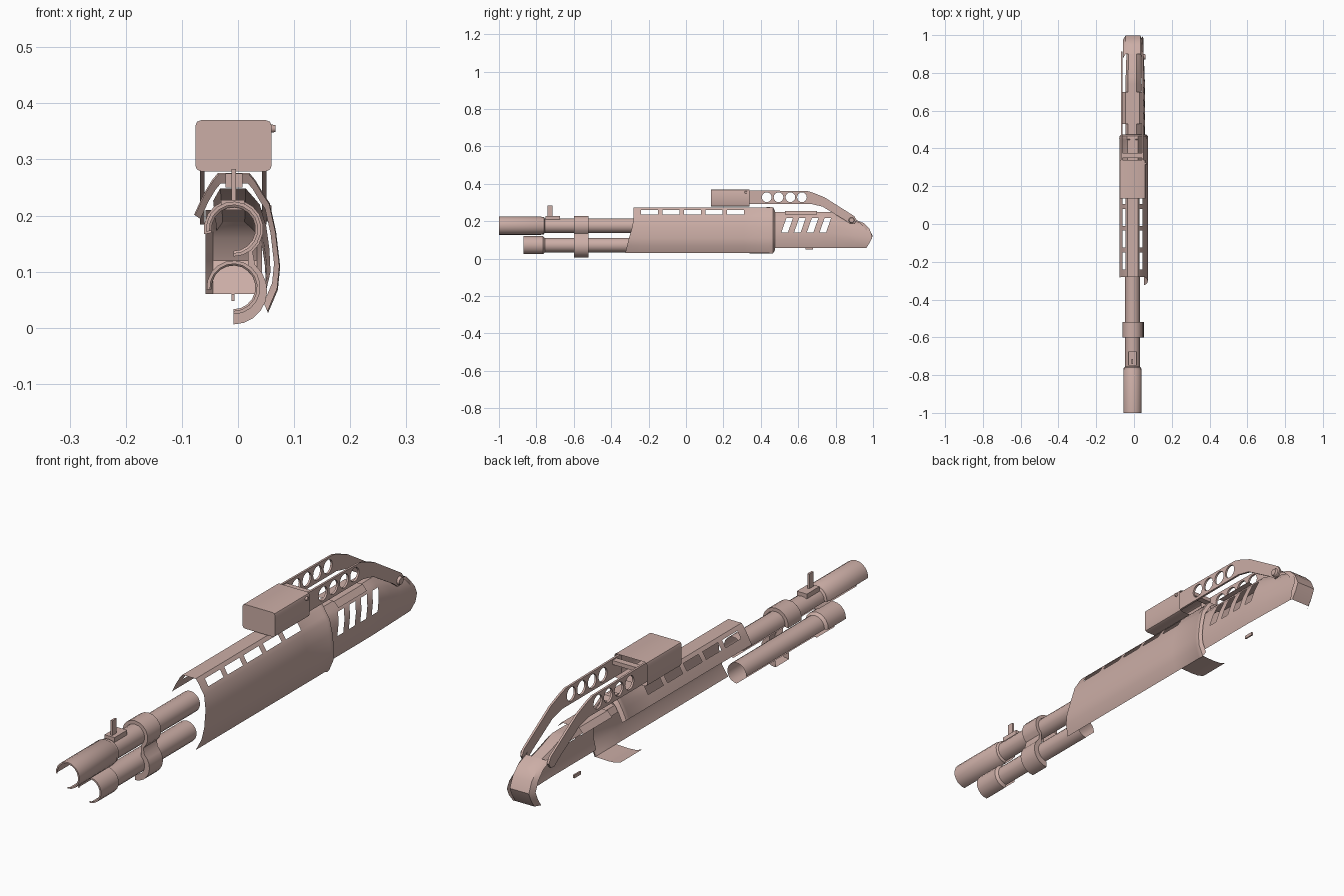
import bpy, bmesh, math
from mathutils import Matrix

if "Cube" in bpy.data.objects:
    bpy.data.objects.remove(bpy.data.objects["Cube"])

CX = -0.008  # centre line of the tubes
mat = bpy.data.materials.new("dusty_pink")
mat.diffuse_color = (0.60, 0.42, 0.38, 1)
mat.use_nodes = True
mat.node_tree.nodes["Principled BSDF"].inputs["Base Color"].default_value = mat.diffuse_color


def finish(name, mesh, angle=35):
    ob = bpy.data.objects.new(name, mesh)
    bpy.context.scene.collection.objects.link(ob)
    mesh.materials.clear()
    mesh.materials.append(mat)
    bpy.ops.object.select_all(action='DESELECT')
    ob.select_set(True)
    bpy.context.view_layer.objects.active = ob
    bpy.ops.object.shade_smooth_by_angle(angle=math.radians(angle))
    return ob


def sheet(name, f, ni, nj, skip=lambda i, j: False):
    """Open surface from a grid of points f(i, j); skip leaves holes."""
    bm = bmesh.new()
    v = [[bm.verts.new(f(i, j)) for j in range(nj)] for i in range(ni)]
    for i in range(ni - 1):
        for j in range(nj - 1):
            if not skip(i, j):
                bm.faces.new((v[i][j], v[i][j + 1], v[i + 1][j + 1], v[i + 1][j]))
    me = bpy.data.meshes.new(name)
    bm.to_mesh(me)
    bm.free()
    return finish(name, me)


def box(name, lo, hi, bevel=0.0, drop=None):
    bm = bmesh.new()
    bmesh.ops.create_cube(bm, size=1)
    for v in bm.verts:
        v.co = [(a + b) / 2 + c * (b - a) for a, b, c in zip(lo, hi, v.co)]
    if bevel:
        es = [e for e in bm.edges if abs(e.verts[0].co.y - e.verts[1].co.y) > 0.01]
        bmesh.ops.bevel(bm, geom=es, offset=bevel, segments=2, affect='EDGES', profile=0.5)
    bm.normal_update()
    if drop:
        bmesh.ops.delete(bm, geom=[f for f in bm.faces if drop(f)], context='FACES')
    me = bpy.data.meshes.new(name)
    bm.to_mesh(me)
    bm.free()
    return finish(name, me)


def knob(name, x, y, z, r, depth):
    bm = bmesh.new()
    bmesh.ops.create_cone(bm, cap_ends=True, segments=12, radius1=r, radius2=r * 0.75, depth=depth,
                          matrix=Matrix.Translation((x, y, z)) @ Matrix.Rotation(math.pi / 2, 4, 'Y'))
    me = bpy.data.meshes.new(name)
    bm.to_mesh(me)
    bm.free()
    finish(name, me)


def arc(cz, r, a0, a1, n):
    return [(CX + r * math.cos(math.radians(a0 + (a1 - a0) * k / n)),
             cz + r * math.sin(math.radians(a0 + (a1 - a0) * k / n))) for k in range(n + 1)]


def lerp(t, pts):
    """Piecewise linear lookup."""
    for (a, p), (b, q) in zip(pts, pts[1:]):
        if t <= b:
            return p + (q - p) * max(0, (t - a) / (b - a))
    return pts[-1][1]


# Barrel and magazine tube: part-open shells with a thicker muzzle
def tube(name, cz, stations):
    rows = [arc(cz, r, 185, -90, 14) for y, r in stations]
    sheet(name, lambda i, j: (rows[i][j][0], stations[i][0], rows[i][j][1]), len(rows), 15)


tube("barrel", 0.176, [(-1, 0.043), (-1, 0.049), (-0.775, 0.049), (-0.77, 0.046),
                       (-0.76, 0.046), (-0.755, 0.039), (-0.27, 0.039)])
tube("magazine_tube", 0.072, [(-0.87, 0.042), (-0.87, 0.048), (-0.765, 0.048),
                              (-0.755, 0.039), (-0.29, 0.039)])

# Clamp joining the two tubes
up, low = arc(0.176, 0.053, 190, -50, 12), arc(0.066, 0.06, 50, -90, 8)
clamp = up + low
clamp_in = arc(0.176, 0.04, 190, -50, 12) + arc(0.07, 0.04, 50, -90, 8)
loops = [(-0.6, clamp_in), (-0.6, clamp), (-0.52, clamp), (-0.52, clamp_in)]
sheet("tube_clamp", lambda i, j: (loops[i][1][j][0], loops[i][0], loops[i][1][j][1]), 4, len(clamp))

# Front sight
box("sight_base", (-0.03, -0.75, 0.21), (0.012, -0.675, 0.228))
box("sight_post", (-0.012, -0.74, 0.22), (-0.004, -0.715, 0.283))

# Receiver shell, open at the left and below, with vent slots along both shoulders
prof = [(-0.076, 0.2), (-0.06, 0.235), (-0.045, 0.26), (-0.035, 0.272), (0.02, 0.272),
        (0.03, 0.26), (0.045, 0.235), (0.055, 0.22), (0.066, 0.17), (0.073, 0.11),
        (0.069, 0.07), (0.052, 0.03)]
ys = [-0.28]
for k in range(5):
    ys += [-0.24 + k * 0.115, -0.15 + k * 0.115]
ys += [0.445, 0.45, 0.465, 0.475]
scale = {len(ys) - 3: 1.03, len(ys) - 2: 1.02, len(ys) - 1: 0.88}


def receiver_pt(i, j):
    x, z = prof[j]
    s = scale.get(i, 1)
    y = ys[i] if i else lerp(z, [(0.03, -0.325), (0.11, -0.305), (0.17, -0.287), (0.22, -0.28)])
    return (x * s, y, 0.15 + (z - 0.15) * s)


sheet("receiver", receiver_pt, len(ys), len(prof),
      lambda i, j: j in (1, 5) and i in (1, 3, 5, 7, 9))
# Floor strip under the rear of the receiver
floor = [(0.052, 0.03), (0.0, 0.028), (-0.03, 0.03), (-0.055, 0.038)]
sheet("receiver_floor", lambda i, j: (floor[j][0], (0.34, 0.465)[i], floor[j][1]), 2, 4)

# Grip shell with slanted slots, running back to the butt
gp = [(-0.045, 0.225), (-0.032, 0.248), (0.014, 0.248), (0.03, 0.23), (0.04, 0.218),
      (0.051, 0.18), (0.056, 0.14), (0.058, 0.1), (0.048, 0.057)]
butt = [(0.06, 0.965), (0.09, 0.985), (0.12, 0.998), (0.16, 0.98), (0.19, 0.95), (0.21, 0.9)]
us = [0.465]
for k in range(4):
    us += [0.51 + 0.068 * k, 0.545 + 0.068 * k]
us += [0.84, 0.9, None]


def grip_pt(i, j):
    x, z = gp[j]
    u = us[i]
    top = lerp(u or 0.95, [(0.75, 0.25), (0.9, 0.21), (0.95, 0.19)])
    z = 0.057 + (z - 0.057) * (top - 0.057) / 0.193
    y = u or lerp(z, butt)
    if 0 < i < 9:
        y += (min(z, 0.22) - 0.14) * 0.35
    return (x * lerp(y, [(0.75, 1), (0.95, 0.85)]), y, z)


sheet("grip_shell", grip_pt, len(us), len(gp),
      lambda i, j: i in (1, 3, 5, 7) and j in (4, 5))

# Butt pad wrapping the rear end
bx = [-0.058, -0.045, 0.0, 0.034, 0.043]
sheet("butt_pad", lambda i, j: (bx[j], butt[i][1] - (0.022 if j in (0, 4) else 0), butt[i][0]), 6, 5)

# Top cover of the grip
cover = [(-0.064, 0.235), (-0.045, 0.255), (0.028, 0.255), (0.046, 0.235)]
sheet("grip_cover", lambda i, j: (cover[j][0], (0.53, 0.7)[i], cover[j][1]), 2, 4)
box("rear_sight", (-0.022, 0.43, 0.25), (0.008, 0.455, 0.275))
box("trigger_stub", (-0.012, 0.64, 0.048), (-0.006, 0.68, 0.06))


# Folding stock rails with round lightening holes and a sloped arm
def rail(name, x):
    outline = [(0.32, 0.365), (0.65, 0.361), (0.68, 0.352), (0.74, 0.328), (0.9, 0.227),
               (0.912, 0.205), (0.9, 0.186), (0.878, 0.184), (0.85, 0.205), (0.73, 0.278),
               (0.67, 0.292), (0.32, 0.292)]
    loops = [outline]
    for y in (0.432, 0.495, 0.558, 0.62):
        loops.append([(y + 0.026 * math.cos(k * math.pi / 8),
                       0.328 + 0.026 * math.sin(k * math.pi / 8)) for k in range(16)])
    cu = bpy.data.curves.new(name + "_outline", 'CURVE')
    cu.dimensions, cu.fill_mode, cu.extrude = '2D', 'BOTH', 0.004
    for lp in loops:
        sp = cu.splines.new('POLY')
        sp.points.add(len(lp) - 1)
        for p, (a, b) in zip(sp.points, lp):
            p.co = (a, b, 0, 1)
        sp.use_cyclic_u = True
    tmp = bpy.data.objects.new(name + "_tmp", cu)
    bpy.context.scene.collection.objects.link(tmp)
    dg = bpy.context.evaluated_depsgraph_get()
    me = bpy.data.meshes.new_from_object(tmp.evaluated_get(dg))
    bpy.data.objects.remove(tmp)
    # curve plane to the side plane
    me.transform(Matrix(((0, 0, 1, x), (1, 0, 0, 0), (0, 1, 0, 0), (0, 0, 0, 1))))
    finish(name, me)


for side, x in (("left", -0.064), ("right", 0.047)):
    rail(side + "_stock_rail", x)
knob("arm_pivot", 0.054, 0.885, 0.205, 0.017, 0.012)
knob("block_pin", 0.062, 0.32, 0.355, 0.008, 0.01)

# Hollow block at the front of the folding stock, open at the rear
box("stock_block", (-0.076, 0.135, 0.279), (0.06, 0.34, 0.37), 0.01, lambda f: f.normal.y > 0.9)
box("stock_crossbar", (-0.064, 0.35, 0.345), (0.047, 0.375, 0.36))
